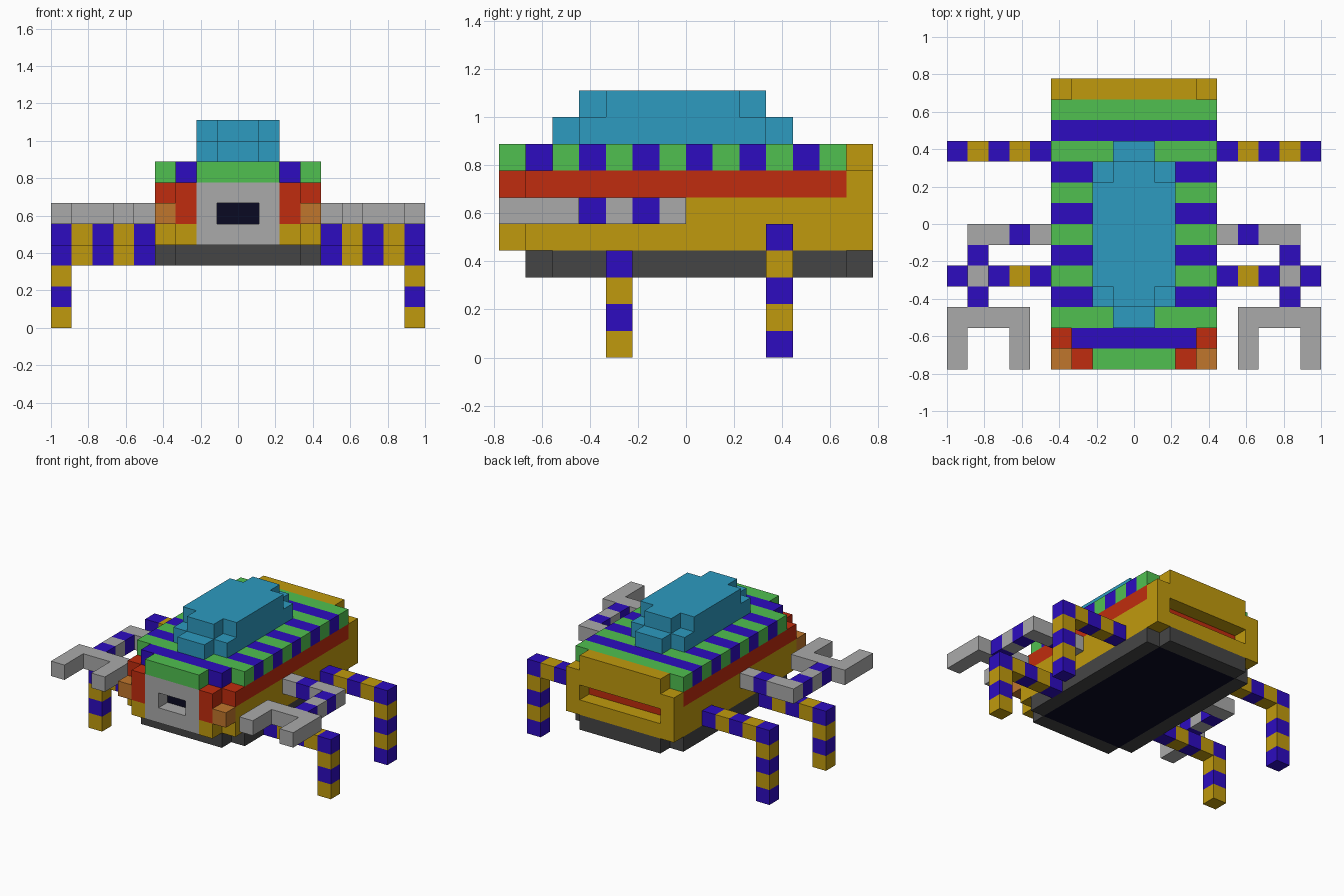
import bpy
import bmesh

cube = bpy.data.objects.get("Cube")
if cube:
    bpy.data.objects.remove(cube)

U = 1 / 9  # one block


def linear(c):
    c /= 255
    return c / 12.92 if c <= 0.04045 else ((c + 0.055) / 1.055) ** 2.4


def material(name, *rgb):
    m = bpy.data.materials.new(name)
    col = [linear(c) for c in rgb] + [1]
    m.diffuse_color = col
    m.use_nodes = True
    bsdf = next(n for n in m.node_tree.nodes if n.type == 'BSDF_PRINCIPLED')
    bsdf.inputs["Base Color"].default_value = col
    return m


BLUE = material("deep blue", 45, 12, 192)
GREEN = material("green", 80, 192, 80)
RED = material("red", 192, 44, 14)
YELLOW = material("mustard yellow", 192, 154, 13)
GRAY = material("light gray", 170, 170, 170)
DARK = material("dark gray", 69, 69, 69)
CYAN = material("sky blue", 45, 155, 192)
ORANGE = material("orange", 192, 118, 44)
NAVY = material("near black navy", 10, 10, 34)


def part(name, boxes, mirror=False):
    """Boxes are (x0, x1, y0, y1, z0, z1, material) in block units."""
    bm = bmesh.new()
    mats = []
    for x0, x1, y0, y1, z0, z1, mat in boxes:
        if mat not in mats:
            mats.append(mat)
        made = bmesh.ops.create_cube(bm, size=1)
        for v in made["verts"]:
            v.co.x = (x1 if v.co.x > 0 else x0) * U
            v.co.y = (y1 if v.co.y > 0 else y0) * U
            v.co.z = (z1 if v.co.z > 0 else z0) * U
        for f in {f for v in made["verts"] for f in v.link_faces}:
            f.material_index = mats.index(mat)
    mesh = bpy.data.meshes.new(name)
    bm.to_mesh(mesh)
    bm.free()
    for m in mats:
        mesh.materials.append(m)
    ob = bpy.data.objects.new(name, mesh)
    bpy.context.collection.objects.link(ob)
    if mirror:
        mod = ob.modifiers.new("Mirror", 'MIRROR')
        mod.use_mirror_merge = False
    return ob


def block(x, y, z, mat):
    return (x, x + 1, y, y + 1, z, z + 1, mat)


# Underside frame with dark floor panel
part("bottom_frame", [(-4, -3, -5, 6, 3, 4, DARK), (3, 4, -5, 6, 3, 4, DARK),
                      (-3, 3, -6, -5, 3, 4, DARK), (-3, 3, 6, 7, 3, 4, DARK)])
part("floor_panel", [(-3, 3, -5, 6, 3, 4, NAVY)])

# Yellow hull and back wall with a slot
part("hull", [(-4, 4, -6, 7, 4, 5, YELLOW),
              (-4, 4, -6, 5, 5, 6, YELLOW),
              (-4, -3, 5, 7, 5, 6, YELLOW), (3, 4, 5, 7, 5, 6, YELLOW),
              (-4, 4, 6, 7, 6, 7, YELLOW),
              (-3, 3, 6, 7, 7, 8, YELLOW)])
part("back_slot_lining", [(-3, 3, 5, 6, 5, 6, RED)])

# Red upper band
part("red_band", [(-4, 4, -6, 6, 6, 7, RED)])

# Face plate around a window
part("face_plate", [(-2, 2, -7, -6, 4, 5, GRAY), (-2, 2, -7, -6, 6, 7, GRAY),
                    (-2, -1, -7, -6, 5, 6, GRAY), (1, 2, -7, -6, 5, 6, GRAY)])
part("window", [(-1, 1, -6.05, -6, 5, 6, NAVY)])

# Front corners and lamps
part("front_corner", [(2, 3, -7, -6, 4, 5, YELLOW), (2, 3, -7, -6, 5, 7, RED)], True)
part("lamp", [block(3, -7, 5, ORANGE)], True)

# Striped deck, narrowing at the front
stripes = []
for y in range(-7, 6):
    w = min(4, y + 9)
    stripes.append((-w, w, y, y + 1, 7, 8, GREEN if y % 2 else BLUE))
part("striped_deck", stripes)

# Stepped canopy
canopy = []
for z, y0, y1 in ((8, -4, 3), (9, -3, 2)):
    canopy += [(-2, 2, y0, y1, z, z + 1, CYAN),
               (-1, 1, y0 - 1, y0, z, z + 1, CYAN),
               (-1, 1, y1, y1 + 1, z, z + 1, CYAN)]
part("canopy", canopy)

# Banded legs: out from the hull, then down to the ground
for name, y, top in (("front_leg", -3, 3), ("back_leg", 3, 4)):
    path = [(x, top) for x in range(4, 9)] + [(8, z) for z in range(top - 1, -1, -1)]
    part(name, [block(x, y, z, YELLOW if i % 2 else BLUE)
                for i, (x, z) in enumerate(path)], True)

# Jointed arms ending in claws
part("arm", [block(4, -1, 5, GRAY), block(5, -1, 5, BLUE), (6, 8, -1, 0, 5, 6, GRAY),
             block(7, -2, 5, BLUE), block(7, -3, 5, GRAY), block(7, -4, 5, BLUE)], True)
part("claw", [(5, 9, -5, -4, 5, 6, GRAY), (5, 6, -7, -5, 5, 6, GRAY),
              (8, 9, -7, -5, 5, 6, GRAY)], True)
